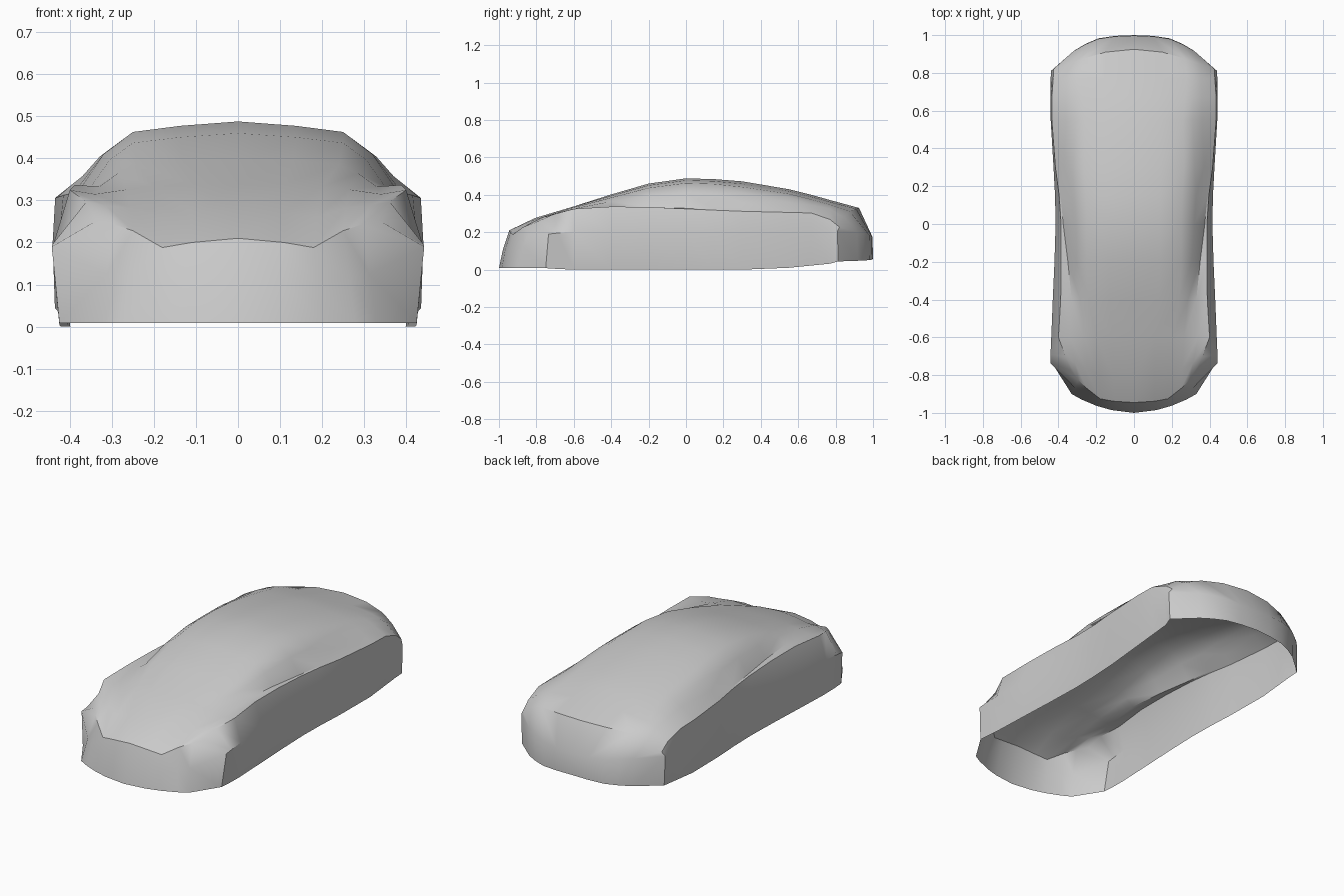
import bpy, bmesh, math
from mathutils import Vector as V

if "Cube" in bpy.data.objects:
    bpy.data.objects.remove(bpy.data.objects["Cube"])

# Half cross-sections of the upper body:
# y, centre z, roof rail (x, z), belt (x, z), fender edge (x, z), widest x
STATIONS = [
    (-.60, .338, .20, .333, .34, .315, .400, .325, .438),
    (-.40, .402, .24, .385, .33, .333, .388, .337, .430),
    (-.20, .460, .25, .437, .35, .333, .386, .335, .421),
    (.00, .488, .25, .463, .375, .328, .386, .325, .415),
    (.15, .484, .255, .458, .388, .322, .396, .318, .418),
    (.30, .472, .265, .442, .370, .358, .416, .312, .426),
    (.55, .430, .260, .405, .360, .360, .435, .306, .441),
    (.67, .400, .270, .375, .360, .345, .435, .303, .441),
    (.77, .372, .280, .347, .355, .325, .428, .268, .441),
]


def section(y, zc, rx, rz, bx, bz, fx, fz, out):
    rail, belt = V((rx, y, rz)), V((bx, y, bz))
    bulge = (rz - bz) * .1
    shoulder = rail.lerp(belt, .45) + V((bulge, 0, bulge * .6))
    return [V((0, y, zc)), V((rx * .55, y, (zc + rz) / 2 + .002)),
            rail, shoulder, belt, V((fx, y, fz))]


# Bonnet edge, boot lip and the bumper curves under them, centre to corner
hood_edge = [V(p) for p in [(0, -.945, .21), (.11, -.938, .2), (.18, -.925, .188),
                            (.25, -.87, .228), (.295, -.825, .243), (.335, -.775, .253)]]
nose_bottom = [V((x, y, .008)) for x, y in [(0, -1), (.12, -.985), (.2, -.962),
                                            (.28, -.928), (.33, -.9), (.425, -.75)]]
boot_edge = [V(p) for p in [(0, .925, .33), (.15, .91, .325), (.27, .875, .312),
                            (.31, .86, .3), (.355, .845, .28), (.425, .82, .228)]]
tail_mid = [V(p) for p in [(0, .997, .175), (.1, .993, .178), (.19, .98, .185),
                           (.26, .95, .195), (.32, .915, .2), (.44, .81, .205)]]
tail_bottom = [V((p.x * .99, p.y + .003, .057 - p.x * .03)) for p in tail_mid]

# Upper surface grid from bonnet edge to boot edge
rows = [section(*s) for s in STATIONS]
bonnet = [a.lerp(b, .4) + V((0, 0, .015)) for a, b in zip(hood_edge, rows[0])]
rows = [hood_edge, bonnet] + rows + [boot_edge]

bm = bmesh.new()
grid = [[bm.verts.new(p) for p in r] for r in rows]


def skin(a, b):
    for i in range(len(a) - 1):
        bm.faces.new((a[i], a[i + 1], b[i + 1], b[i]))


for a, b in zip(grid, grid[1:]):
    skin(a, b)

# Lower walls hang from the grid border: nose, side, tail
border = grid[0] + [r[-1] for r in grid[1:-1]] + grid[-1][::-1]
mids = [t.lerp(b, .5) + V((0, -.006, 0)) for t, b in zip(hood_edge[:-1], nose_bottom)]
mids += [V((.443, -.735, .19)), V((.442, -.69, .195))]
bottoms = nose_bottom + [V((.425, -.69, .004))]
for s in STATIONS:
    y, out = s[0], s[-1]
    mids.append(V((out, y, .2)))
    bottoms.append(V((out - .016, y, max(0, (y - .45) * .1))))
mids += tail_mid[::-1]
bottoms += tail_bottom[::-1]
mid_v = [bm.verts.new(p) for p in mids]
bot_v = [bm.verts.new(p) for p in bottoms]
skin(border, mid_v)
skin(mid_v, bot_v)
bmesh.ops.recalc_face_normals(bm, faces=bm.faces)
if sum(f.normal.z for f in bm.faces) < 0:
    bmesh.ops.reverse_faces(bm, faces=bm.faces)

mesh = bpy.data.meshes.new("car_body")
bm.to_mesh(mesh)
bm.free()
car = bpy.data.objects.new("car_body", mesh)
bpy.context.collection.objects.link(car)

# Mirror to the full open-bottomed shell
bpy.context.view_layer.objects.active = car
car.select_set(True)
mod = car.modifiers.new("mirror", 'MIRROR')
mod.use_clip = True
bpy.ops.object.modifier_apply(modifier=mod.name)
bpy.ops.object.shade_smooth_by_angle(angle=math.radians(35))
